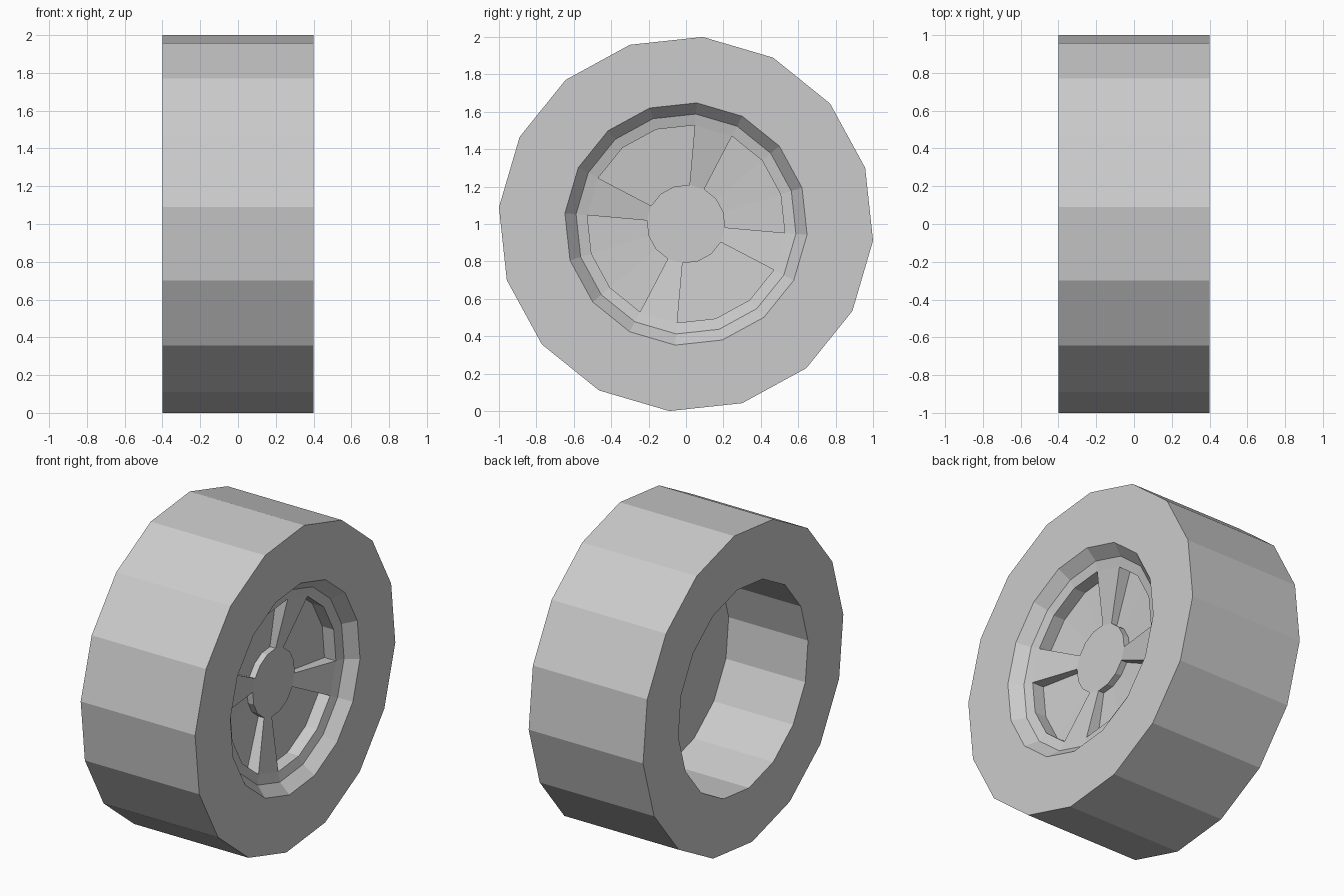
import bpy
import bmesh
from math import sin, cos, pi, radians, hypot

SIDES = 16
START = radians(62.4)      # angle of the first corner, measured from +y towards +z
OUTER, BORE = 1.004, 0.65  # tyre radii
LIP = 0.59                 # inner edge of the bevelled lip

cube = bpy.data.objects.get("Cube")
if cube:
    bpy.data.objects.remove(cube, do_unlink=True)

grey = bpy.data.materials.new("plain_grey")
grey.use_nodes = True
colour = (0.6, 0.6, 0.6, 1)
grey.diffuse_color = colour
grey.node_tree.nodes["Principled BSDF"].inputs["Base Color"].default_value = colour


def ring(bm, x, radius):
    """One ring of corners around the axle."""
    angles = [START + 2 * pi * i / SIDES for i in range(SIDES)]
    return [bm.verts.new((x, radius * cos(a), 1 + radius * sin(a))) for a in angles]


def bridge(bm, a, b):
    """Join two rings with flat quads, in order around the axle."""
    return [bm.faces.new((a[i], a[(i + 1) % SIDES], b[(i + 1) % SIDES], b[i]))
            for i in range(SIDES)]


def finish(bm, name):
    bmesh.ops.recalc_face_normals(bm, faces=bm.faces)
    mesh = bpy.data.meshes.new(name)
    bm.to_mesh(mesh)
    bm.free()
    mesh.materials.append(grey)
    obj = bpy.data.objects.new(name, mesh)
    bpy.context.collection.objects.link(obj)


# Tyre: closed profile turned around the axle, with a bevelled lip on the outside
bm = bmesh.new()
profile = [(-0.4, OUTER), (0.4, OUTER), (0.4, BORE), (0.33, LIP),
           (0.155, LIP), (0.155, BORE), (-0.4, BORE)]
rings = [ring(bm, x, r) for x, r in profile]
for a, b in zip(rings, rings[1:] + rings[:1]):
    bridge(bm, a, b)
finish(bm, "tyre")

# Rim: dished disc with a flat hub and a closed back
bm = bmesh.new()
back, edge, shoulder, hub = [ring(bm, x, r) for x, r in
                             [(0.155, LIP), (0.33, LIP), (0.315, 0.53), (0.25, 0.21)]]
bm.faces.new(back)
bm.faces.new(hub)
bridge(bm, back, edge)
bridge(bm, edge, shoulder)
panels = bridge(bm, shoulder, hub)
bmesh.ops.recalc_face_normals(bm, faces=bm.faces)

# Four recessed windows, leaving one panel between each pair as a spoke
windows = [f for i, f in enumerate(panels) if i % 4]
result = bmesh.ops.extrude_face_region(bm, geom=windows)
for v in result["geom"]:
    if isinstance(v, bmesh.types.BMVert):
        v.co.x = 0.235 if hypot(v.co.y, v.co.z - 1) > 0.4 else 0.21
bmesh.ops.delete(bm, geom=[f for f in windows if f.is_valid], context="FACES_ONLY")
finish(bm, "rim")
